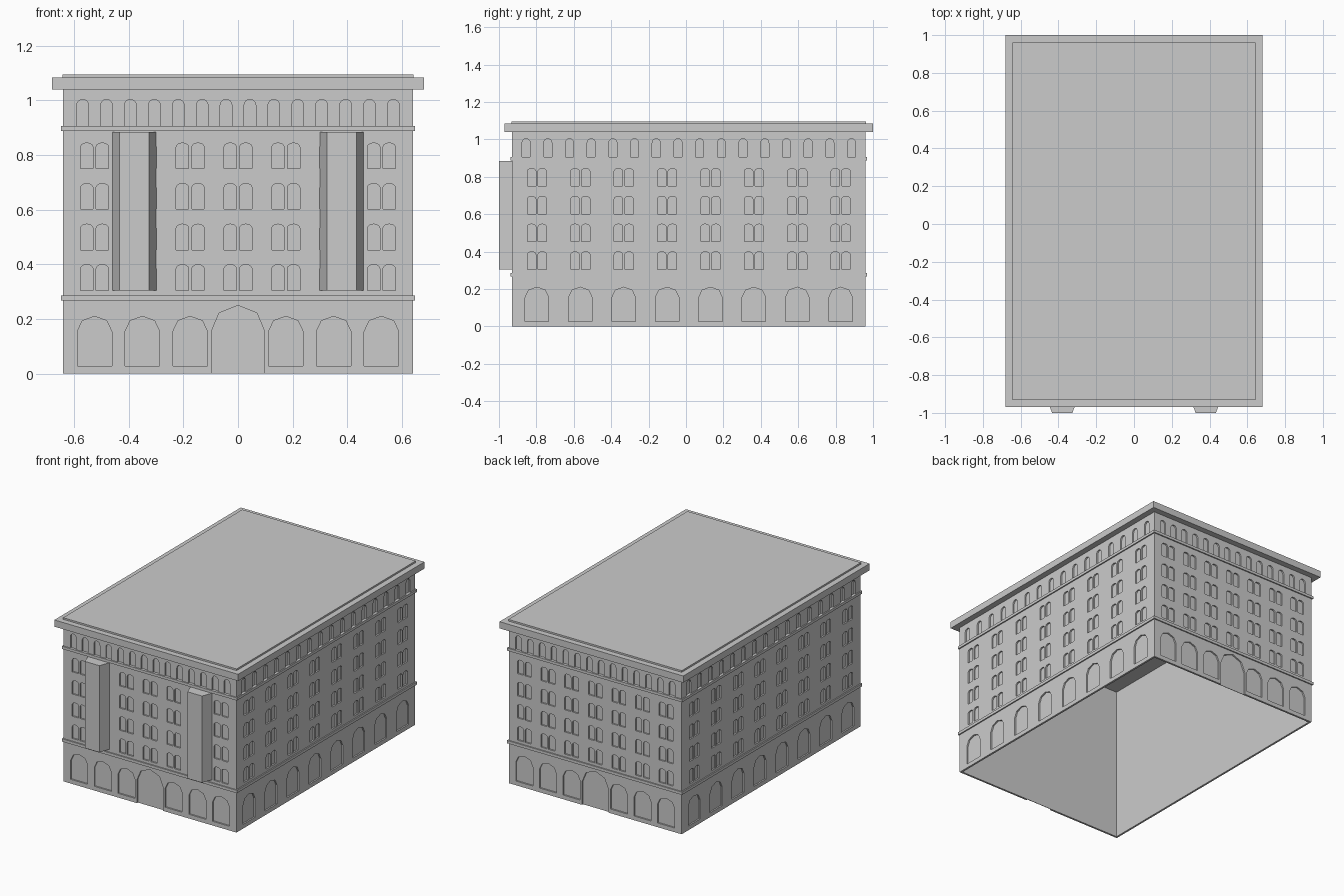
import bpy, bmesh, math
from mathutils import Matrix, Vector

cube = bpy.data.objects.get("Cube")
if cube:
    bpy.data.objects.remove(cube, do_unlink=True)

# One stone colour for the whole building
stone = bpy.data.materials.new("grey stone")
stone.use_nodes = True
colour = (0.6, 0.6, 0.6, 1)
stone.diffuse_color = colour
stone.node_tree.nodes["Principled BSDF"].inputs["Base Color"].default_value = colour

HX, HY, CY = 0.64, 0.945, 0.015      # wall half sizes and centre
DEPTH, THICK = 0.010, 0.013          # niche depth, wall thickness


def finish(name, bm):
    bmesh.ops.recalc_face_normals(bm, faces=bm.faces)
    mesh = bpy.data.meshes.new(name)
    bm.to_mesh(mesh)
    bm.free()
    mesh.materials.append(stone)
    obj = bpy.data.objects.new(name, mesh)
    bpy.context.collection.objects.link(obj)
    return obj


def prism(bm, outline, vector):
    """Closed solid from an outline pushed along a vector."""
    a = [bm.verts.new(p) for p in outline]
    b = [bm.verts.new(Vector(p) + vector) for p in outline]
    bm.faces.new(a)
    bm.faces.new(b[::-1])
    for i in range(len(a)):
        j = (i + 1) % len(a)
        bm.faces.new((a[j], a[i], b[i], b[j]))


def rectangle(grow, z):
    x, y = HX + grow, HY + grow
    return [(sx * x, CY + sy * y, z) for sx, sy in ((-1, -1), (1, -1), (1, 1), (-1, 1))]


def slab(name, grow, z0, z1):
    bm = bmesh.new()
    prism(bm, rectangle(grow, z0), Vector((0, 0, z1 - z0)))
    return finish(name, bm)


def ring(name, grow, inset, z0, z1):
    """Rectangular band around the building, open in the middle."""
    bm = bmesh.new()
    loops = [[bm.verts.new(p) for p in rectangle(g, z)]
             for g, z in ((grow, z0), (grow, z1), (-inset, z1), (-inset, z0))]
    for k in range(4):
        low, high = loops[k], loops[(k + 1) % 4]
        for i in range(4):
            j = (i + 1) % 4
            bm.faces.new((low[i], low[j], high[j], high[i]))
    return finish(name, bm)


def arch(bm, place, x, width, z0, spring, top, segments):
    """Arched cutter on the wall at the given placement."""
    points = [(x - width / 2, z0), (x + width / 2, z0)]
    for i in range(segments + 1):
        t = math.pi * i / segments
        points.append((x + width / 2 * math.cos(t), spring + (top - spring) * math.sin(t)))
    outline = [place @ Vector((px, -0.02, pz)) for px, pz in points]
    prism(bm, outline, place.to_3x3() @ Vector((0, 0.02 + DEPTH, 0)))


def facade(bm, place, bays, pitch, entrance):
    for i in range(bays):
        x = (i - (bays - 1) / 2) * pitch
        # Ground floor arches, with a larger entrance in the middle
        if entrance and i == bays // 2:
            arch(bm, place, x, 0.195, -0.01, 0.155, 0.25, 4)
        else:
            arch(bm, place, x, 0.126, 0.028, 0.155, 0.21, 4)
        for side in (-1, 1):
            # Four storeys of paired windows
            for floor in range(4):
                z = 0.305 + 0.1485 * floor
                arch(bm, place, x + side * 0.0285, 0.045, z, z + 0.08, z + 0.094, 6)
            # Top arcade
            arch(bm, place, x + side * pitch / 4, 0.043, 0.906, 0.982, 1.004, 8)


# Walls with shallow niches on all four sides
walls = ring("walls", 0, THICK, 0, 1.04)
bm = bmesh.new()
for quarter in range(4):
    long_side = quarter % 2 == 1
    distance = HX if long_side else HY
    place = (Matrix.Translation((0, CY, 0)) @ Matrix.Rotation(quarter * math.pi / 2, 4, 'Z')
             @ Matrix.Translation((0, -distance, 0)))
    if long_side:
        facade(bm, place, 8, 0.232, False)
    else:
        facade(bm, place, 7, 0.175, True)
cutter = finish("niche_cutter", bm)
cutter.hide_render = True
cutter.hide_set(True)
carve = walls.modifiers.new("niches", 'BOOLEAN')
carve.operation = 'DIFFERENCE'
carve.solver = 'EXACT'
carve.object = cutter
bpy.context.view_layer.objects.active = walls
bpy.ops.object.modifier_apply(modifier=carve.name)
bpy.data.objects.remove(cutter, do_unlink=True)

# String courses, cornice and roof
ring("lower_string_course", 0.008, 0.005, 0.268, 0.287)
ring("upper_string_course", 0.008, 0.005, 0.888, 0.906)
slab("cornice", 0.04, 1.04, 1.085)
slab("roof", 0.002, 1.085, 1.096)

# Two tapered oriel bays on the front
for name, cx in (("right_oriel", -0.38), ("left_oriel", 0.38)):
    bm = bmesh.new()
    base = [(cx - 0.082, -0.922, 0.305), (cx - 0.054, -1, 0.305),
            (cx + 0.054, -1, 0.305), (cx + 0.082, -0.922, 0.305)]
    prism(bm, base, Vector((0, 0, 0.58)))
    finish(name, bm)
